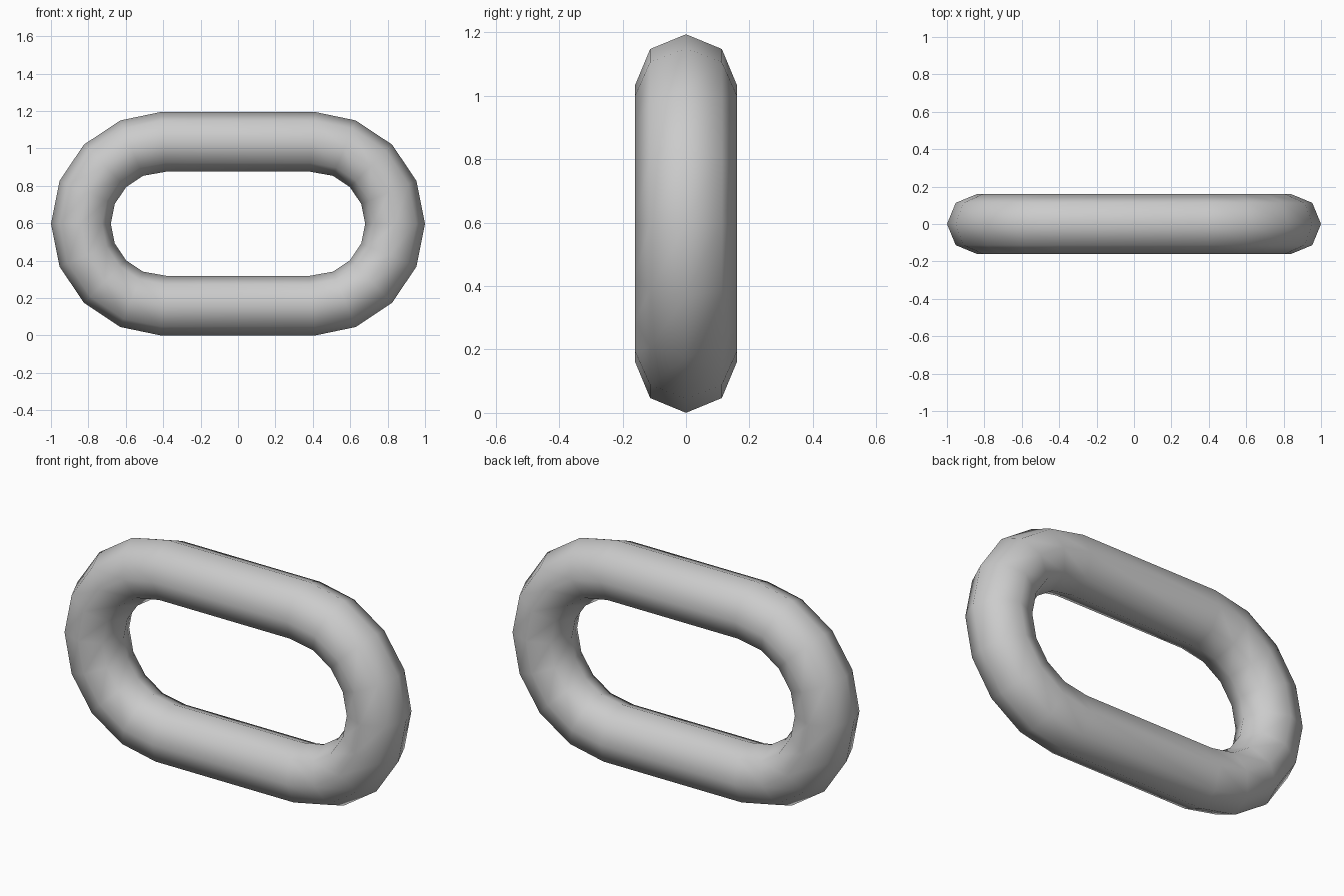
import bpy, bmesh
from math import sin, cos, pi
from mathutils import Vector

if "Cube" in bpy.data.objects:
    bpy.data.objects.remove(bpy.data.objects["Cube"])

TUBE, SIDES, ARC_STEPS = 0.16, 8, 8
HALF, BEND_X, BEND_Z, CENTRE_Z = 0.40, 0.44, 0.4375, 0.597

# Centre line: two half-circle bends joined by straights
path = []
for end in (1, -1):
    for i in range(ARC_STEPS + 1):
        a = -pi / 2 + pi * i / ARC_STEPS
        path.append(Vector((end * (HALF + BEND_X * cos(a)), 0,
                            CENTRE_Z + end * BEND_Z * sin(a))))

# Sweep an octagon along the closed path, tilted to the mean direction at each point
bm = bmesh.new()
rings = []
n = len(path)
for i, p in enumerate(path):
    tangent = ((path[(i + 1) % n] - p).normalized()
               + (p - path[i - 1]).normalized()).normalized()
    side = Vector((0, 1, 0))
    out = side.cross(tangent)
    rings.append([bm.verts.new(p + TUBE * (out * cos(2 * pi * k / SIDES)
                                           + side * sin(2 * pi * k / SIDES)))
                  for k in range(SIDES)])
for i in range(n):
    a, b = rings[i], rings[(i + 1) % n]
    for k in range(SIDES):
        m = (k + 1) % SIDES
        bm.faces.new((a[k], a[m], b[m], b[k])).smooth = True
bmesh.ops.recalc_face_normals(bm, faces=bm.faces)

# Chain link object
mesh = bpy.data.meshes.new("chain_link")
bm.to_mesh(mesh)
bm.free()
bpy.context.collection.objects.link(bpy.data.objects.new("chain_link", mesh))
